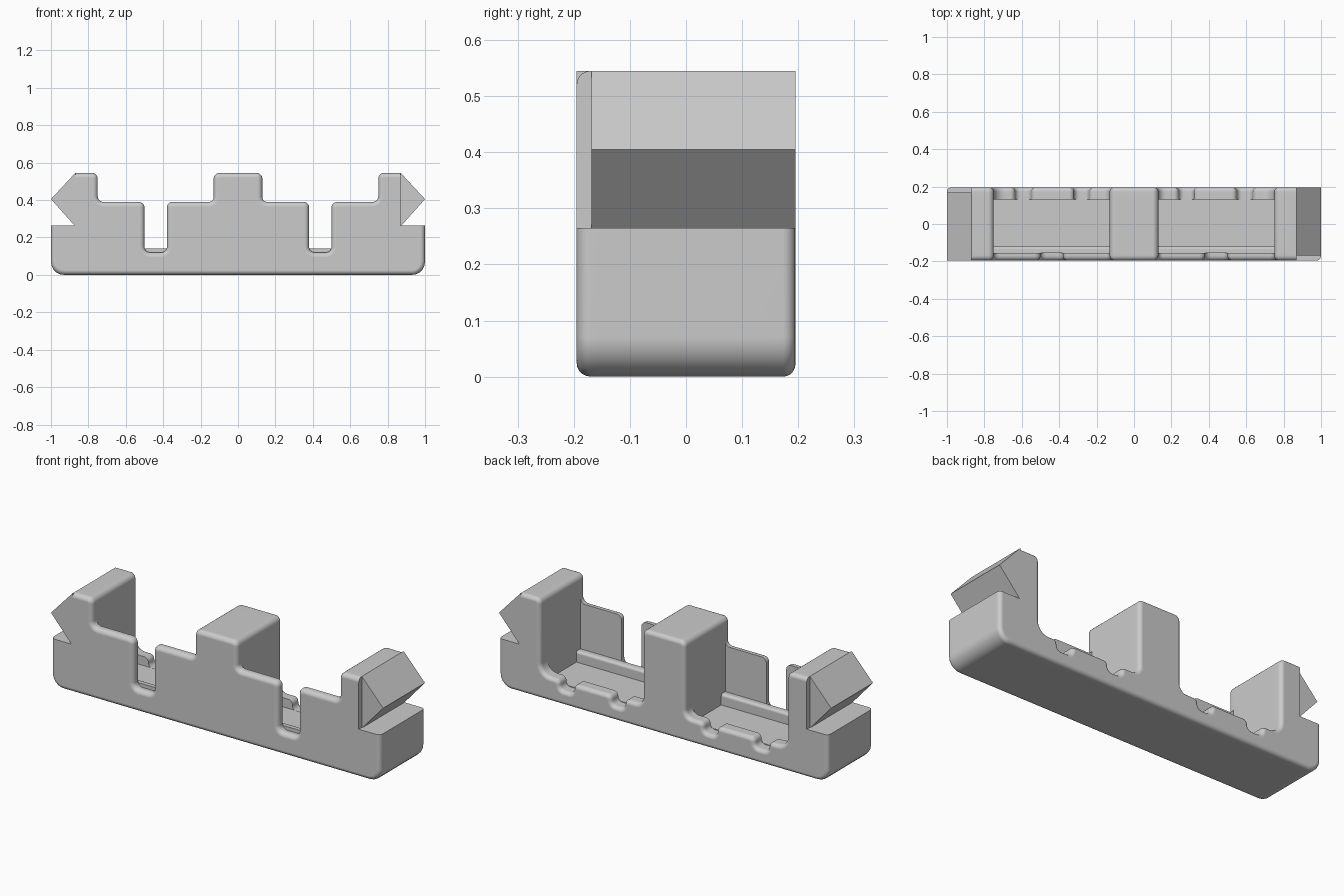
import bpy, bmesh, math
from mathutils import Vector

cube = bpy.data.objects.get("Cube")
if cube:
    bpy.data.objects.remove(cube, do_unlink=True)

grey = bpy.data.materials.new("light_grey")
grey.use_nodes = True
grey.diffuse_color = (0.6, 0.6, 0.6, 1)
grey.node_tree.nodes["Principled BSDF"].inputs["Base Color"].default_value = (0.6, 0.6, 0.6, 1)

TOP, SHELF = 0.545, 0.265
FRONT, BACK = -0.195, 0.195


def rounded(points, steps=5):
    """Replace each (x, z, radius) corner by a small arc."""
    out = []
    for i, (x, z, r) in enumerate(points):
        p = Vector((x, z))
        if r == 0:
            out.append(p)
            continue
        a = (Vector(points[i - 1][:2]) - p).normalized()
        b = (Vector(points[(i + 1) % len(points)][:2]) - p).normalized()
        start, end, centre = p + a * r, p + b * r, p + (a + b) * r
        for k in range(steps + 1):
            t = k / steps * math.pi / 2
            out.append(centre - b * r * math.cos(t) - a * r * math.sin(t))
    return out


def mirrored(half):
    return half + [(-x, z, r) for x, z, r in reversed(half)]


def prism(name, outline, y0, y1, soften=None, width=0.025):
    """Extrude an x-z outline along y, rounding the rim edges chosen by a rule."""
    bm = bmesh.new()
    rings = [[bm.verts.new((p.x, y, p.y)) for p in outline] for y in (y0, y1)]
    bm.faces.new(rings[0])
    bm.faces.new(list(reversed(rings[1])))
    n = len(outline)
    for i in range(n):
        j = (i + 1) % n
        bm.faces.new((rings[0][j], rings[0][i], rings[1][i], rings[1][j]))
    bmesh.ops.recalc_face_normals(bm, faces=bm.faces)
    if soften:
        rim = [e for e in bm.edges if soften((e.verts[0].co + e.verts[1].co) / 2)
               and abs(e.verts[0].co.y - e.verts[1].co.y) < 1e-5]
        bmesh.ops.bevel(bm, geom=rim, offset=width, offset_type='OFFSET', segments=5,
                        profile=0.5, affect='EDGES', clamp_overlap=False)
    for f in bm.faces:
        f.smooth = True
    for e in bm.edges:
        e.smooth = e.calc_face_angle(0) < math.radians(32)
    mesh = bpy.data.meshes.new(name)
    bm.to_mesh(mesh)
    bm.free()
    mesh.materials.append(grey)
    ob = bpy.data.objects.new(name, mesh)
    bpy.context.collection.objects.link(ob)
    mod = ob.modifiers.new("Even shading", 'WEIGHTED_NORMAL')
    mod.keep_sharp = True
    return ob


def layer(bay):
    """Full outline: centre pillar, bay shape, end pillar, end shelf, rounded foot."""
    half = [(0.13, TOP, 0.03)] + bay + [(0.75, TOP, 0.03), (0.87, TOP, 0),
                                        (0.87, SHELF, 0), (1, SHELF, 0), (1, 0, 0.07)]
    return rounded(mirrored(half))


def soft_rim(y):
    # the shelf and the outer pillar edges stay crisp
    return lambda m: abs(m.y - y) < 1e-4 and not (abs(m.x) > 0.869 and m.z > SHELF - 0.005)


# Front wall with two narrow slots
WALL, SLOT = 0.39, 0.12
front_bay = [(0.13, WALL, 0.025), (0.38, WALL, 0.03), (0.38, SLOT, 0.03),
             (0.5, SLOT, 0.03), (0.5, WALL, 0.03), (0.75, WALL, 0.03)]
prism("front_wall", layer(front_bay), FRONT, -0.155, soft_rim(FRONT))

# Core with open bays
FLOOR = 0.08
prism("core", layer([(0.13, FLOOR, 0), (0.75, FLOOR, 0)]), -0.155, 0.13)

# Low back wall with two dips per bay
RAIL = 0.13
back_bay = [(0.13, RAIL, 0.04)]
for x0, x1 in ((0.24, 0.32), (0.55, 0.635)):
    back_bay += [(x0, RAIL, 0.026), (x0, FLOOR - 0.004, 0.026),
                 (x1, FLOOR - 0.004, 0.026), (x1, RAIL, 0.026)]
back_bay.append((0.75, RAIL, 0.06))
prism("back_wall", layer(back_bay), 0.13, BACK, soft_rim(BACK), 0.022)

for side, label in ((1, "left"), (-1, "right")):
    # Ledge along the inside of the front wall
    ledge = [Vector((side * x, z)) for x, z in
             ((0.13, FLOOR), (0.13, 0.14), (0.75, 0.14), (0.75, FLOOR))]
    prism(label + "_ledge", ledge, -0.155, -0.12,
          lambda m: m.y > -0.121 and m.z > 0.139, 0.015)
    # Wedge-shaped end hook, offset towards one face
    hook = [Vector((side * x, z)) for x, z in
            ((0.87, TOP), (1, 0.405), (0.875, SHELF), (0.87, SHELF))]
    y0, y1 = sorted((-0.168 * side, BACK * side))
    prism(label + "_hook", hook, y0, y1)
